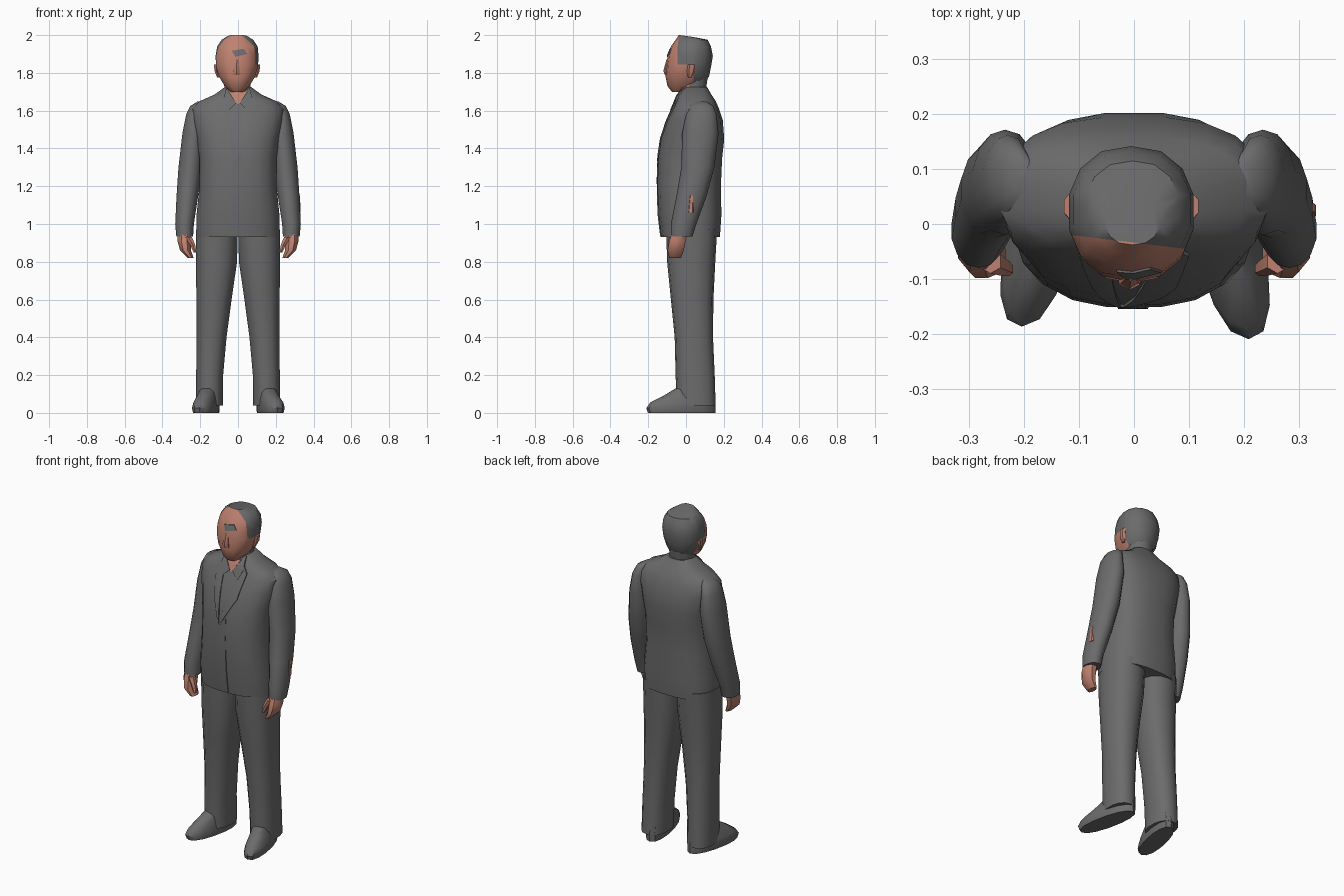
import bpy, bmesh, math
from mathutils import Vector
from mathutils.bvhtree import BVHTree


def material(name, rgb):
    m = bpy.data.materials.new(name)
    m.diffuse_color = (*rgb, 1)
    return m


GREY = material("charcoal cloth", (0.15, 0.148, 0.152))
SKIN = material("skin", (0.52, 0.22, 0.16))


def finish(name, bm, mats):
    bmesh.ops.recalc_face_normals(bm, faces=bm.faces)
    me = bpy.data.meshes.new(name)
    bm.to_mesh(me)
    ob = bpy.data.objects.new(name, me)
    bpy.context.collection.objects.link(ob)
    for m in mats:
        me.materials.append(m)
    return BVHTree.FromBMesh(bm)


def spow(v, p):
    return math.copysign(abs(v) ** p, v)


def loft(rings, n=12, e=2.0, s=1, shear=0.0):
    """Stack of rounded rings: (z, centre x, half width, front y, back y)."""
    bm = bmesh.new()
    loops = []
    for z, cx, rx, yf, yb in rings:
        loop = []
        for i in range(n):
            a = 2 * math.pi * (i + 0.5) / n
            k = 1 / math.cos(math.pi / n) ** 0.5
            y = (yf + yb) / 2 + (yb - yf) / 2 * k * spow(math.sin(a), 2 / e)
            y = min(max(y, yf), yb)
            x = cx + rx * k * spow(math.cos(a), 2 / e) - shear * y
            loop.append(bm.verts.new((s * x, y, z)))
        loops.append(loop)
    for a, b in zip(loops, loops[1:]):
        for i in range(n):
            j = (i + 1) % n
            bm.faces.new((a[i], a[j], b[j], b[i]))
    bm.faces.new(loops[0])
    bm.faces.new(loops[-1])
    return bm


def plate(name, corners, tree, mat, depth=0.007, cuts=3):
    """Thin panel of x,z corners laid on the front of a surface."""
    bm = bmesh.new()
    bm.faces.new([bm.verts.new((x, 0, z)) for x, z in corners])
    bmesh.ops.subdivide_edges(bm, edges=bm.edges[:], cuts=cuts, use_grid_fill=True)
    for v in bm.verts:
        hit = tree.ray_cast(Vector((v.co.x, -1, v.co.z)), Vector((0, 1, 0)))[0]
        v.co.y = hit.y if hit else -0.03
    out = bmesh.ops.extrude_face_region(bm, geom=bm.faces[:])["geom"]
    for v in out:
        if isinstance(v, bmesh.types.BMVert):
            v.co.y -= depth
    finish(name, bm, [mat])


# Jacket body
torso = finish("jacket_body", loft([
    (0.93, 0, 0.222, -0.132, 0.18), (1.05, 0, 0.22, -0.146, 0.188),
    (1.20, 0, 0.205, -0.152, 0.185), (1.35, 0, 0.205, -0.147, 0.192),
    (1.45, 0, 0.218, -0.132, 0.203), (1.55, 0, 0.24, -0.10, 0.195),
    (1.61, 0, 0.243, -0.072, 0.175), (1.65, 0, 0.205, -0.055, 0.158),
    (1.685, 0, 0.125, -0.042, 0.135), (1.725, 0, 0.07, -0.015, 0.112)],
    n=20, e=2.6), [GREY])

# Sleeves, hands, trouser legs, shoes
for s, side in ((1, "left"), (-1, "right")):
    finish(f"sleeve_{side}", loft([
        (1.648, 0.195, 0.02, 0.05, 0.11), (1.625, 0.218, 0.035, 0.02, 0.145),
        (1.58, 0.23, 0.045, 0.0, 0.162), (1.48, 0.235, 0.06, -0.02, 0.172),
        (1.30, 0.252, 0.064, -0.025, 0.15), (1.15, 0.268, 0.058, -0.05, 0.11),
        (1.00, 0.283, 0.05, -0.08, 0.055), (0.935, 0.282, 0.045, -0.08, 0.035)],
        n=14, s=s), [GREY])
    finish(f"hand_{side}", loft([
        (0.97, 0.283, 0.036, -0.07, 0.015), (0.91, 0.285, 0.037, -0.09, 0.0),
        (0.86, 0.278, 0.03, -0.10, -0.01), (0.82, 0.25, 0.016, -0.09, -0.025)],
        n=8, s=s), [SKIN])
    finish(f"thumb_{side}", loft([
        (0.93, 0.262, 0.02, -0.09, -0.045), (0.89, 0.24, 0.014, -0.095, -0.06),
        (0.85, 0.228, 0.008, -0.095, -0.07)], n=6, s=s), [SKIN])
    finish(f"trouser_leg_{side}", loft([
        (0.97, 0.112, 0.112, -0.105, 0.165), (0.80, 0.114, 0.11, -0.10, 0.155),
        (0.60, 0.127, 0.094, -0.08, 0.145), (0.40, 0.14, 0.08, -0.06, 0.143),
        (0.20, 0.15, 0.072, -0.055, 0.152), (0.04, 0.152, 0.072, -0.05, 0.157)],
        n=14, e=2.3, s=s), [GREY])
    toe = -0.21 if s > 0 else -0.187
    finish(f"shoe_{side}", loft([
        (0.0, 0.166, 0.058, toe + 0.008, 0.155), (0.025, 0.167, 0.063, toe, 0.155),
        (0.055, 0.166, 0.059, toe + 0.02, 0.155), (0.09, 0.16, 0.052, -0.12, 0.15),
        (0.13, 0.155, 0.045, -0.055, 0.14)], n=14, e=2.2, s=s, shear=0.2), [GREY])
    # Lapels
    plate(f"lapel_{side}", [(s * 0.052, 1.70), (s * 0.10, 1.64),
                            (s * 0.075, 1.50), (-0.022, 1.33)], torso, GREY)
    # Shirt collar wing
    plate(f"shirt_collar_{side}", [(s * 0.062, 1.72), (s * 0.078, 1.66),
                                   (s * 0.052, 1.60), (s * 0.008, 1.64)],
          torso, GREY, depth=0.0095)

# Front overlap of the jacket and bare throat
plate("jacket_front_edge", [(-0.03, 1.34), (0.02, 1.38), (0.03, 0.935), (-0.025, 0.935)],
      torso, GREY, depth=0.005)
plate("throat", [(-0.045, 1.70), (0.045, 1.70), (0.006, 1.635), (-0.006, 1.635)],
      torso, SKIN)

# Slit in one sleeve showing the wrist
finish("sleeve_slit", loft([(1.06, 0.31, 0.022, 0.01, 0.04),
                            (1.15, 0.306, 0.022, 0.02, 0.04)], n=8, e=4), [SKIN])

# Neck: skin in front, hair at the nape
bm = loft([(1.66, 0, 0.072, -0.035, 0.10), (1.72, -0.003, 0.07, -0.04, 0.108),
           (1.79, -0.005, 0.075, -0.04, 0.118)], n=12)
for f in bm.faces:
    f.material_index = int(f.calc_center_median().y < 0.02)
finish("neck", bm, [GREY, SKIN])

# Head with a crown sloping to the back, cut along the hairline
bm = loft([
    (1.70, -0.005, 0.032, -0.075, 0.01), (1.73, -0.005, 0.066, -0.098, 0.085),
    (1.78, -0.005, 0.096, -0.108, 0.122), (1.83, -0.005, 0.112, -0.104, 0.132),
    (1.89, -0.005, 0.115, -0.098, 0.142), (1.94, -0.003, 0.108, -0.08, 0.132),
    (1.975, -0.003, 0.085, -0.055, 0.115), (2.0, -0.003, 0.05, -0.038, 0.05)],
    n=14, e=2.2)
for v in bm.verts:
    if v.co.z > 1.99:
        v.co.z -= 0.15 * max(0, v.co.y + 0.03)
hair_edge = Vector((0.12, 1, 0)).normalized()
for co, no in (((0, -0.034, 0), hair_edge), ((0, 0.04, 0), (0, 1, 0)),
               ((0, 0, 1.845), (0, 0, 1))):
    bmesh.ops.bisect_plane(bm, geom=bm.verts[:] + bm.edges[:] + bm.faces[:],
                           plane_co=co, plane_no=no)
for f in bm.faces:
    c = f.calc_center_median()
    front = (c - Vector((0, -0.034, 0))).dot(hair_edge) < 0
    f.material_index = int(front if c.z > 1.845 else c.y < 0.04)
head = finish("head", bm, [GREY, SKIN])

# Brow patch, nose and ears
plate("brow_patch", [(-0.032, 1.917), (0.03, 1.928), (0.05, 1.90), (-0.015, 1.885)],
      head, GREY, depth=0.004)
finish("nose", loft([(1.79, -0.008, 0.022, -0.112, -0.08), (1.81, -0.008, 0.02, -0.12, -0.08),
                     (1.87, -0.006, 0.009, -0.104, -0.08)], n=6), [SKIN])
for s, side in ((1, "left"), (-1, "right")):
    finish(f"ear_{side}", loft([
        (1.775, s * -0.005 + 0.098, 0.008, 0.01, 0.03), (1.81, s * -0.005 + 0.11, 0.01, 0.005, 0.05),
        (1.845, s * -0.005 + 0.113, 0.01, 0.01, 0.055)], n=6, s=s), [SKIN])

# Keep hard creases, smooth the gentle ones
bpy.ops.object.select_all(action='SELECT')
bpy.context.view_layer.objects.active = bpy.data.objects["head"]
bpy.ops.object.shade_smooth_by_angle(angle=math.radians(38))
